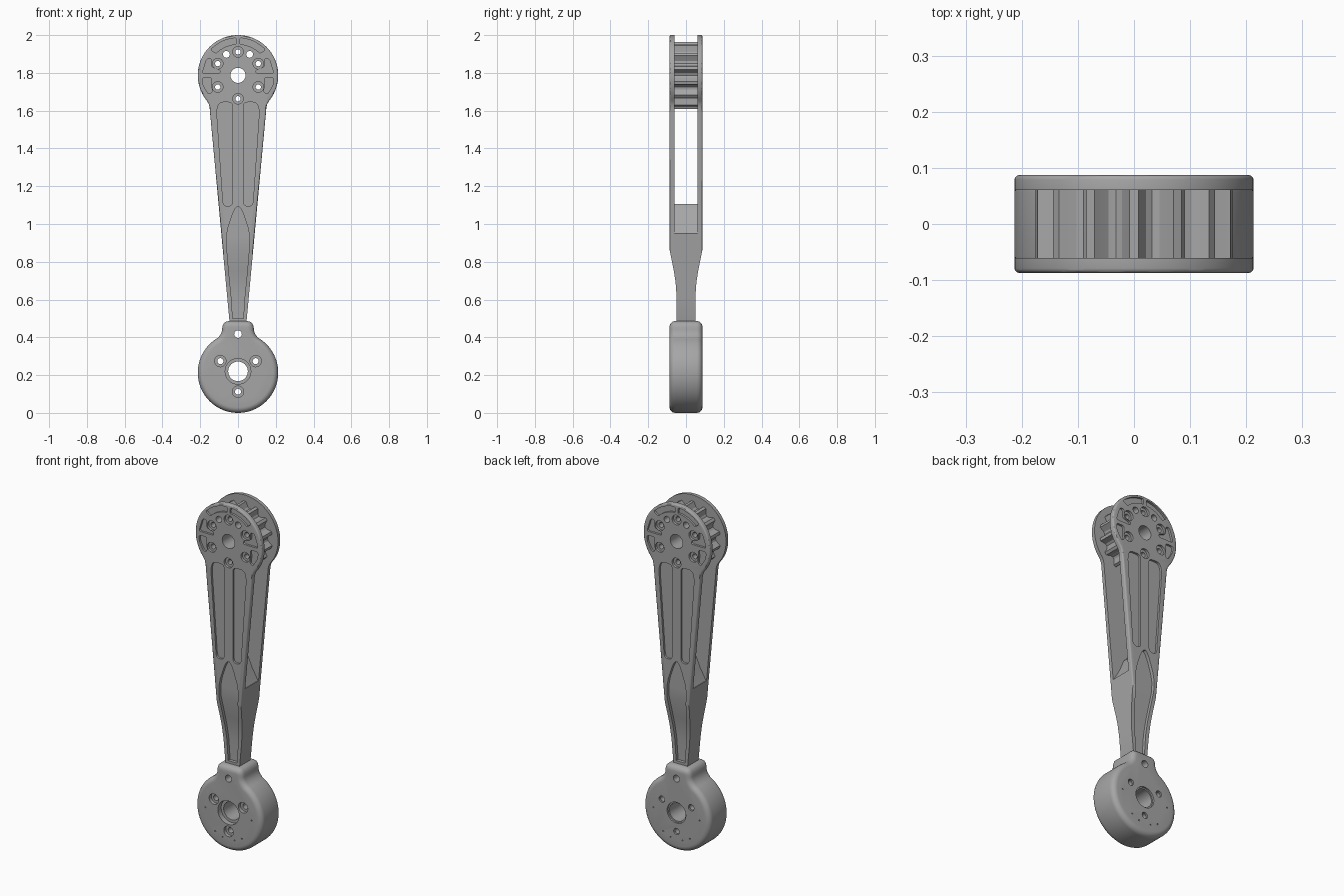
import bpy, bmesh
from math import sin, cos, pi, radians
from mathutils import Vector

cube = bpy.data.objects.get("Cube")
if cube:
    bpy.data.objects.remove(cube, do_unlink=True)

metal = bpy.data.materials.new("grey_metal")
metal.use_nodes = True
GREY = (0.38, 0.38, 0.38, 1)
metal.diffuse_color = GREY
metal.node_tree.nodes["Principled BSDF"].inputs["Base Color"].default_value = GREY

HEAD_Z, HUB_Z, R = 1.787, 0.213, 0.213
HALF = 0.087


def loft(bm, rings):
    """Skin a closed solid through rings of points."""
    loops = [[bm.verts.new(p) for p in ring] for ring in rings]
    n = len(loops[0])
    for a, b in zip(loops, loops[1:]):
        for i in range(n):
            bm.faces.new((a[i], a[(i + 1) % n], b[(i + 1) % n], b[i]))
    bm.faces.new(loops[0][::-1])
    bm.faces.new(loops[-1])


def prism(bm, outline, y0, y1):
    loft(bm, [[(x, y, z) for x, z in outline] for y in (y0, y1)])


def pin(bm, x, z, profile, n=32):
    """Stepped round cutter along y from (y, radius) pairs."""
    loft(bm, [[(x + r * cos(2 * pi * i / n), y, z + r * sin(2 * pi * i / n))
               for i in range(n)] for y, r in profile])


def through(bm, x, z, r):
    pin(bm, x, z, [(-0.3, r), (0.3, r)])


def bored(bm, x, z, r, front, back):
    """Through hole; front and back are (radius, depth) of the counterbores."""
    (rf, df), (rb, db) = front, back
    pin(bm, x, z, [(-0.3, rf), (df - HALF, rf), (df - HALF, r),
                   (HALF - db, r), (HALF - db, rb), (0.3, rb)])


def polar(r, deg, z=HEAD_Z):
    return (r * cos(radians(deg)), z + r * sin(radians(deg)))


def rounded(points, radius, steps=5):
    """Fillet each corner of a polygon."""
    out, n = [], len(points)
    for i in range(n):
        a, p, b = (Vector(points[(i + k) % n]) for k in (-1, 0, 1))
        s = p + (a - p).normalized() * min(radius, (a - p).length * 0.45)
        e = p + (b - p).normalized() * min(radius, (b - p).length * 0.45)
        for k in range(steps + 1):
            t = k / steps
            out.append(tuple(s * (1 - t) ** 2 + p * 2 * t * (1 - t) + e * t * t))
    return out


def mirrored(half):
    """Complete a right-hand outline across x = 0."""
    return half + [(-x, z) for x, z in reversed(half) if abs(x) > 1e-6]


def make(name, bm):
    bmesh.ops.recalc_face_normals(bm, faces=bm.faces)
    me = bpy.data.meshes.new(name)
    bm.to_mesh(me)
    bm.free()
    me.materials.append(metal)
    ob = bpy.data.objects.new(name, me)
    bpy.context.collection.objects.link(ob)
    return ob


def apply(ob, kind, **settings):
    mod = ob.modifiers.new(kind, kind)
    for key, value in settings.items():
        setattr(mod, key, value)
    bpy.ops.object.select_all(action="DESELECT")
    bpy.context.view_layer.objects.active = ob
    ob.select_set(True)
    bpy.ops.object.modifier_apply(modifier=mod.name)


def cut(ob, bm):
    cutter = make("cutter", bm)
    apply(ob, "BOOLEAN", operation="DIFFERENCE", solver="EXACT", object=cutter)
    bpy.data.objects.remove(cutter, do_unlink=True)


def soften(ob, angle=30):
    bpy.ops.object.select_all(action="DESELECT")
    bpy.context.view_layer.objects.active = ob
    ob.select_set(True)
    bpy.ops.object.shade_smooth_by_angle(angle=radians(angle))


# Forked arm: round head running into a tapered blade
half = [(0.042, 0.45), (0.148, 1.59), (0.15, 1.615), (0.155, 1.635)]
half += [polar(R, -40 + 130 * i / 32) for i in range(33)]
bm = bmesh.new()
prism(bm, mirrored(half), -HALF, HALF)
arm = make("forked_arm", bm)
apply(arm, "BEVEL", width=0.008, segments=3, limit_method="ANGLE", angle_limit=radians(60))

# Slot between the two plates, with a pointed arch floor, and the thinned shank
bm = bmesh.new()
arch = [(0, 1.105), (0.018, 1.085), (0.045, 1.02), (0.085, 0.95), (0.3, 0.95), (0.3, 2.2)]
prism(bm, mirrored(arch), -0.061, 0.061)
shank = [(0.05, 0.3), (0.05, 0.62), (0.055, 0.69), (0.064, 0.75), (0.09, 0.88), (0.3, 0.88), (0.3, 0.3)]
for s in (-1, 1):
    loft(bm, [[(x, s * y, z) for y, z in shank] for x in (-0.3, 0.3)])
cut(arm, bm)

# Recesses on both outer faces
bm = bmesh.new()
groove = [(0.5, 0.028, 0.05), (0.62, 0.036, 0.05), (0.69, 0.043, 0.055), (0.75, 0.049, 0.064),
          (0.87, 0.059, 0.087), (0.93, 0.062, 0.087), (0.98, 0.053, 0.087),
          (1.05, 0.03, 0.087), (1.08, 0.016, 0.087), (1.092, 0.004, 0.087)]
panel = rounded([(0.028, 1.095), (0.078, 1.095), (0.113, 1.6), (0.1, 1.645), (0.028, 1.645)], 0.025)
crown = rounded([polar(0.198, 93 + 44 * i / 12) for i in range(13)]
                + [polar(0.165, 135 - 42 * i / 12) for i in range(13)], 0.012, 3)
crown = [(-x, z) for x, z in crown]
upper = rounded([(0.165, 1.875), (0.14, 1.875), (0.142, 1.83), (0.095, 1.815),
                 (0.095, 1.797), (0.19, 1.797)], 0.015)
lower = rounded([(0.19, 1.775), (0.138, 1.775), (0.142, 1.73), (0.135, 1.7),
                 (0.155, 1.685), (0.185, 1.735)], 0.015)
for s in (-1, 1):
    loft(bm, [[(-w, s * (y - 0.018), z), (w, s * (y - 0.018), z), (w, s * 0.2, z), (-w, s * 0.2, z)]
              for z, w, y in groove])
    for side in (-1, 1):
        for shape in (panel, crown, upper, lower):
            prism(bm, [(side * x, z) for x, z in shape], s * (HALF - 0.012), s * 0.2)

# Head holes: axle, six counterbored bolts, two open holes
bolts = [polar(0.124, 30 + 60 * i) for i in range(6)]
vents = [polar(0.127, a) for a in (61, 119)]
through(bm, 0, HEAD_Z, 0.04)
for p in bolts:
    bored(bm, *p, 0.014, (0.028, 0.014), (0.028, 0.014))
for p in vents:
    through(bm, *p, 0.018)
cut(arm, bm)
soften(arm)

# Toothed wheel between the plates
TEETH = 14
tooth = [(-0.1, 0.178), (0.1, 0.178), (0.2, 0.163), (0.32, 0.15), (0.5, 0.145), (0.68, 0.15), (0.8, 0.163)]
bm = bmesh.new()
prism(bm, [polar(r, 90 + (i + f) * 360 / TEETH) for i in range(TEETH) for f, r in tooth], -0.062, 0.062)
wheel = make("toothed_wheel", bm)
bm = bmesh.new()
through(bm, 0, HEAD_Z, 0.04)
for p in bolts:
    through(bm, *p, 0.014)
for p in vents:
    through(bm, *p, 0.018)
cut(wheel, bm)
soften(wheel)

# Round hub with a short neck
half = [polar(R, -90 + 150 * i / 40, HUB_Z) for i in range(41)]
half += [(0.094, 0.412), (0.087, 0.425), (0.084, 0.44), (0.083, 0.455),
         (0.077, 0.472), (0.066, 0.482), (0.05, 0.486)]
bm = bmesh.new()
prism(bm, mirrored(half), -HALF, HALF)
hub = make("hub", bm)
apply(hub, "BEVEL", width=0.03, segments=5, limit_method="ANGLE", angle_limit=radians(60))

# Hub holes: bore, three bolts, neck pin and small dimples
bm = bmesh.new()
bored(bm, 0, 0.22, 0.052, (0.068, 0.03), (0.06, 0.01))
for a in (30, 150, 270):
    bored(bm, *polar(0.108, a, 0.22), 0.016, (0.03, 0.02), (0.018, 0.01))
through(bm, 0, 0.417, 0.02)
for a in (0, 180, 235, 255, 285, 305):
    pin(bm, *polar(0.148, a, HUB_Z), [(-0.3, 0.004), (-0.08, 0.004)], 8)
    pin(bm, *polar(0.148, a, HUB_Z), [(0.08, 0.004), (0.3, 0.004)], 8)
cut(hub, bm)
soften(hub)
